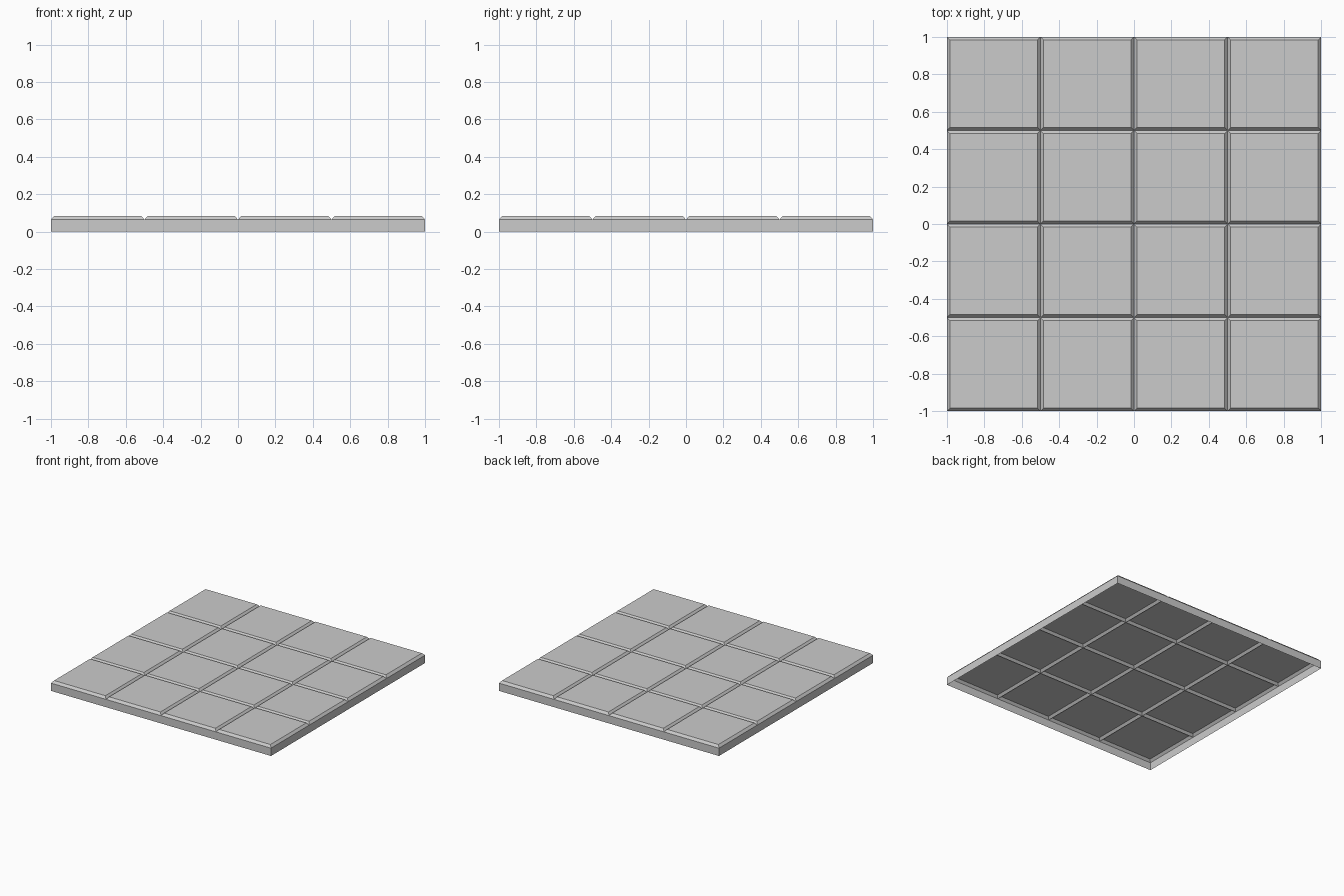
import bpy, bmesh
from mathutils import Vector

if "Cube" in bpy.data.objects:
    bpy.data.objects.remove(bpy.data.objects["Cube"])

TOP, RIM, BEVEL = 0.083, 0.064, 0.024

bm = bmesh.new()

# 4 x 4 grid at groove height
bmesh.ops.create_grid(bm, x_segments=4, y_segments=4, size=1.0)
bmesh.ops.translate(bm, verts=bm.verts, vec=Vector((0, 0, RIM)))
panels = bm.faces[:]

# Outer skirt, open underneath
rim = [e for e in bm.edges if e.is_boundary]
skirt = bmesh.ops.extrude_edge_only(bm, edges=rim)["geom"]
for v in skirt:
    if isinstance(v, bmesh.types.BMVert):
        v.co.z = 0.0

# Raised panels with chamfered borders
bmesh.ops.inset_individual(bm, faces=panels, thickness=BEVEL)
for v in {v for f in panels for v in f.verts}:
    v.co.z = TOP

bmesh.ops.recalc_face_normals(bm, faces=bm.faces)
if max(bm.faces, key=lambda f: f.calc_area()).normal.z < 0:
    bmesh.ops.reverse_faces(bm, faces=bm.faces)

mesh = bpy.data.meshes.new("floor_tile")
bm.to_mesh(mesh)
bm.free()
bpy.context.collection.objects.link(bpy.data.objects.new("floor_tile", mesh))
